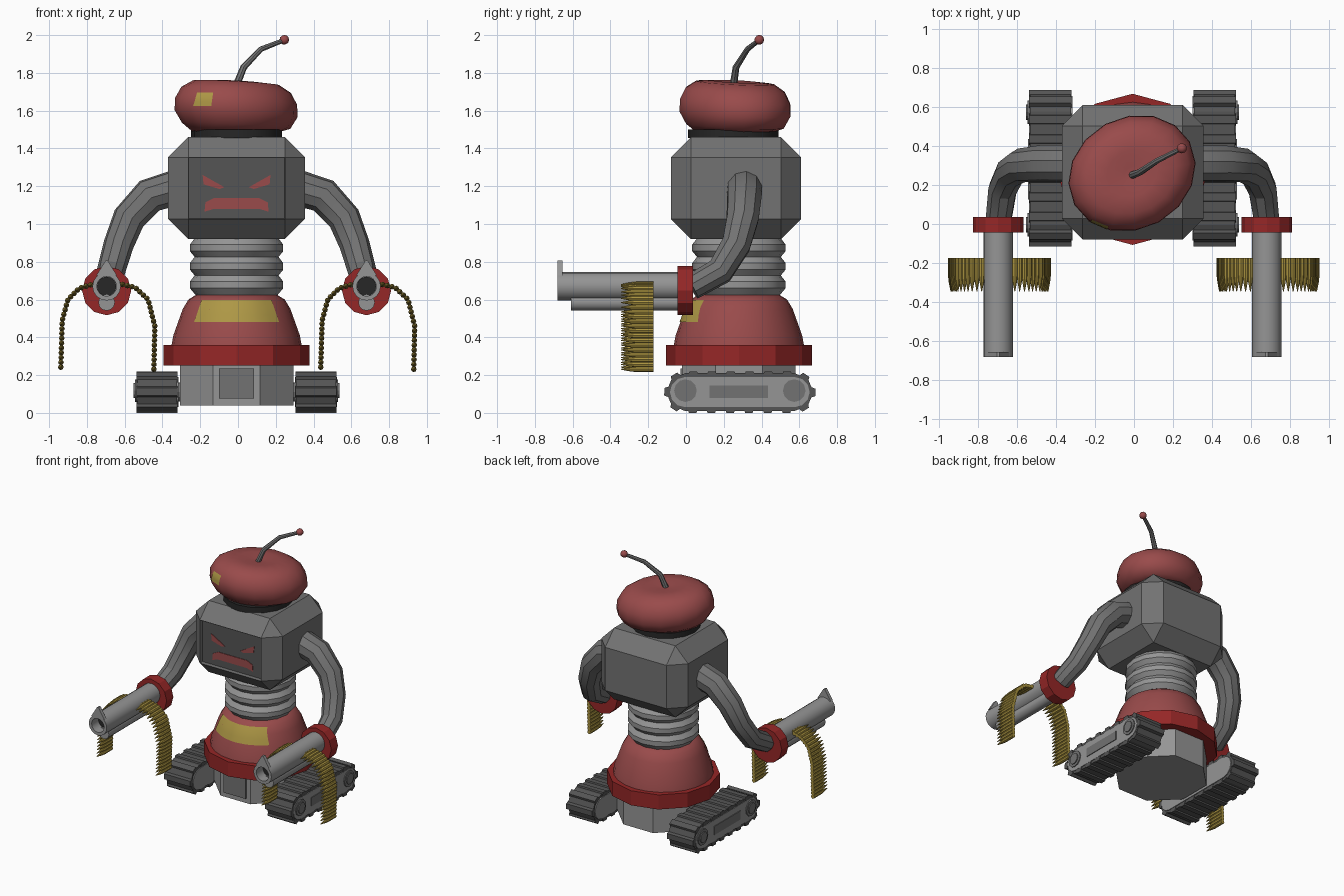
import bpy, bmesh
from math import sin, cos, pi, radians
from mathutils import Vector as V
from mathutils.bvhtree import BVHTree

if "Cube" in bpy.data.objects:
    bpy.data.objects.remove(bpy.data.objects["Cube"])

CX, CY = -0.0075, 0.28          # body axis


def material(name, *rgb):
    m = bpy.data.materials.new(name)
    m.diffuse_color = (*rgb, 1)
    m.use_nodes = True
    m.node_tree.nodes["Principled BSDF"].inputs["Base Color"].default_value = m.diffuse_color
    return m


RED = material("deep_red", 0.30, 0.02, 0.02)
ROSE = material("faded_red", 0.32, 0.07, 0.07)
GOLD = material("yellow", 0.42, 0.31, 0.06)
BRASS = material("brass", 0.40, 0.29, 0.05)
DARK = material("dark_grey", 0.09, 0.09, 0.09)
MID = material("mid_grey", 0.17, 0.17, 0.17)
LIGHT = material("light_grey", 0.30, 0.30, 0.30)
BLACK = material("black", 0.02, 0.02, 0.02)


def finish(name, bm, mat, smooth=None):
    bmesh.ops.recalc_face_normals(bm, faces=bm.faces)
    me = bpy.data.meshes.new(name)
    bm.to_mesh(me)
    bm.free()
    me.materials.append(mat)
    if smooth:
        me.shade_smooth()
        me.set_sharp_from_angle(angle=radians(smooth))
    ob = bpy.data.objects.new(name, me)
    bpy.context.collection.objects.link(ob)
    return ob


def loft(name, shells, mat, smooth=None):
    """Each shell is a list of equal rings, bridged in order and capped."""
    bm = bmesh.new()
    for rings in shells:
        vs = [[bm.verts.new(p) for p in r] for r in rings]
        n = len(vs[0])
        for a, b in zip(vs, vs[1:]):
            for i in range(n):
                bm.faces.new((a[i], a[(i + 1) % n], b[(i + 1) % n], b[i]))
        bm.faces.new(vs[0])
        bm.faces.new(vs[-1])
    return finish(name, bm, mat, smooth)


def turned(profile, n, origin, axis=(0, 0, 1), phase=0):
    """Rings of a (radius, height) profile around an axis."""
    q = V(axis).to_track_quat('Z', 'Y')
    ang = [2 * pi * i / n + phase for i in range(n)]
    return [[V(origin) + q @ V((r * cos(a), r * sin(a), t)) for a in ang] for r, t in profile]


def tube(path, radii, n):
    """Rings along a bent path, without twist."""
    p = [V(c) for c in path]
    side, rings = V((0.1, 1, 0.2)), []
    for i, r in enumerate(radii):
        t = (p[min(i + 1, len(p) - 1)] - p[max(i - 1, 0)]).normalized()
        side = (side - t * side.dot(t)).normalized()
        up = t.cross(side)
        rings.append([p[i] + r * (side * cos(2 * pi * k / n) + up * sin(2 * pi * k / n)) for k in range(n)])
    return rings


def prism_x(yz, x0, x1):
    return [[V((x, y, z)) for y, z in yz] for x in (x0, x1)]


def prism_y(xz, y0, y1):
    return [[V((x, y, z)) for x, z in xz] for y in (y0, y1)]


def stadium(half, r, y, z, n=6):
    return [(y + s * half + r * cos(a), z + r * sin(a)) for s, a0 in ((1, -pi / 2), (-1, pi / 2))
            for a in [a0 + pi * k / n for k in range(n + 1)]]


def decal(name, target, corners, mat, nu=10, nv=3):
    """Patch seen from the front, dropped onto the target surface."""
    me = target.data
    tree = BVHTree.FromPolygons([v.co for v in me.vertices], [p.vertices[:] for p in me.polygons])
    bl, br, tr, tl = [V((x, z)) for x, z in corners]
    bm = bmesh.new()
    g = []
    for j in range(nv + 1):
        for i in range(nu + 1):
            p = bl.lerp(br, i / nu).lerp(tl.lerp(tr, i / nu), j / nv)
            hit = tree.ray_cast(V((p.x, -3, p.y)), V((0, 1, 0)))
            g.append(bm.verts.new(hit[0] + hit[1] * 0.004 * (-1 if hit[1].y > 0 else 1)))
    w = nu + 1
    for j in range(nv):
        for i in range(nu):
            bm.faces.new((g[j * w + i], g[j * w + i + 1], g[(j + 1) * w + i + 1], g[(j + 1) * w + i]))
    return finish(name, bm, mat, 40)


BODY = (CX, CY, 0)

# Chassis, front hatch, skirt ring, dome, bellows waist
loft("chassis", [turned([(0.325, 0.04), (0.325, 0.26)], 8, BODY, phase=pi / 8)], LIGHT)
loft("chassis_hatch", [prism_y([(-0.1, 0.075), (0.085, 0.075), (0.085, 0.235), (-0.1, 0.235)], -0.03, 0.0)], MID)
loft("skirt_ring", [turned([(0.387, 0.25), (0.387, 0.36)], 12, BODY)], RED)
dome = loft("dome", [turned([(0.345, 0.355), (0.335, 0.41), (0.31, 0.48), (0.285, 0.55), (0.255, 0.6),
                             (0.21, 0.628)], 24, BODY)], ROSE, 40)
decal("dome_panel", dome, [(-0.23, 0.48), (0.215, 0.48), (0.175, 0.595), (-0.19, 0.595)], GOLD)
folds = [(0.205, 0.61)]
for k in range(3):
    z = 0.63 + k * 0.098
    folds += [(0.222, z), (0.247, z + 0.03), (0.247, z + 0.065), (0.222, z + 0.098)]
loft("bellows_waist", [turned(folds, 16, BODY)], LIGHT, 30)

# Head: chamfered box with a recessed screen
bm = bmesh.new()
bmesh.ops.create_cube(bm, size=1)
for v in bm.verts:
    v.co = V((CX + v.co.x * 0.725, 0.265 + v.co.y * 0.69, 1.19 + v.co.z * 0.54))
bmesh.ops.bevel(bm, geom=bm.edges[:], offset=0.107, segments=1, affect='EDGES')
bm.faces.ensure_lookup_table()
front = min(bm.faces, key=lambda f: f.calc_center_median().y)
bmesh.ops.inset_individual(bm, faces=[front], thickness=0.002, depth=-0.03)
front.material_index = 1
head = finish("head", bm, MID)
head.data.materials.append(DARK)

# Angry face on the screen
for s in (-1, 1):
    eye = [(CX + s * x, z) for x, z in ((0.18, 1.26), (0.065, 1.195), (0.09, 1.185), (0.175, 1.21))]
    loft("eye", [prism_y(eye, -0.054, -0.045)], ROSE)
mouth = [(-0.17, 1.065), (-0.12, 1.08), (0.12, 1.08), (0.17, 1.065), (0.165, 1.115), (0.12, 1.137), (-0.12, 1.137),
         (-0.165, 1.115)]
loft("mouth", [prism_y([(CX + x, z) for x, z in mouth], -0.054, -0.045)], ROSE)

# Cap: band and a lopsided soft crown
loft("cap_band", [turned([(0.24, 1.455), (0.24, 1.50)], 16, (CX, 0.25, 0))], BLACK, 40)
crown = []
for r, z in ((0.70, 1.487), (0.88, 1.52), (1.0, 1.585), (0.99, 1.65), (0.89, 1.71), (0.70, 1.748), (0.4, 1.755),
             (0.12, 1.742)):
    ring = []
    for k in range(16):
        a = 2 * pi * k / 16
        u, w = 0.337 * r * cos(a), 0.287 * r * sin(a)
        x, y = u * cos(0.5) - w * sin(0.5), u * sin(0.5) + w * cos(0.5)
        tilt = (-0.05 * x - 0.04 * y) * (z > 1.5)
        ring.append(V((x - 0.01, y + 0.26, z + tilt)))
    crown.append(ring)
crown = loft("cap_crown", [crown], ROSE, 50)
decal("cap_badge", crown, [(-0.235, 1.625), (-0.14, 1.625), (-0.13, 1.695), (-0.215, 1.695)], GOLD, 4, 3)

# Antenna
loft("antenna", [tube([(-0.01, 0.25, 1.73), (0.03, 0.265, 1.83), (0.12, 0.325, 1.925), (0.24, 0.385, 1.972)],
                      (0.02, 0.018, 0.015, 0.012), 8)], MID, 40)
bm = bmesh.new()
bmesh.ops.create_icosphere(bm, subdivisions=2, radius=0.026)
bmesh.ops.translate(bm, verts=bm.verts, vec=(0.245, 0.388, 1.975))
finish("antenna_ball", bm, ROSE, 60)

# Ammunition belts: bullets spaced along a curve hanging from each side of a gun
DROPS = [[(-0.06, 0.685), (-0.145, 0.66), (-0.205, 0.60), (-0.235, 0.49), (-0.243, 0.225)],
         [(0.06, 0.685), (0.15, 0.665), (0.22, 0.60), (0.255, 0.46), (0.25, 0.225)]]


def belt(gx, drop, step=0.0255):
    bullets, left = [], 0
    for a, b in zip(drop, drop[1:]):
        a, b = V(a), V(b)
        length = (b - a).length
        while left <= length:
            p = a.lerp(b, left / length)
            bullets.append(turned([(0.015, 0), (0.015, 0.09), (0.011, 0.125), (0.002, 0.172)], 8,
                                  (gx + p.x, -0.173, p.y), (0, -1, 0)))
            left += step
        left -= length
    return bullets


for s, tag in ((-1, "left_"), (1, "right_")):
    # Arm
    path = [(0.33, 0.31, 1.19), (0.46, 0.31, 1.15), (0.57, 0.30, 1.03), (0.625, 0.265, 0.89),
            (0.665, 0.18, 0.75), (0.685, 0.03, 0.665)]
    loft(tag + "arm", [tube([(CX + s * x, y, z) for x, y, z in path], (0.095, 0.095, 0.088, 0.08, 0.075, 0.068), 10)],
         MID, 30)

    # Gun: cuff, barrels, sight, belts
    gx = CX + s * 0.688
    loft(tag + "gun_cuff", [turned([(0.13, 0), (0.13, 0.08)], 12, (gx, 0.036, 0.647), (0, -1, 0))], RED)
    loft(tag + "gun_barrel", [turned([(0.075, 0), (0.075, 0.65), (0.052, 0.65), (0.052, 0.56)], 16,
                                     (gx, -0.03, 0.67), (0, -1, 0))], LIGHT, 40)
    loft(tag + "gun_bore", [turned([(0.051, 0), (0.051, 0.01)], 16, (gx, -0.59, 0.67), (0, -1, 0))], BLACK)
    loft(tag + "gun_lower_tube", [turned([(0.044, 0), (0.044, 0.58)], 12, (gx, -0.03, 0.585), (0, -1, 0))], LIGHT, 40)
    sight = [(gx - 0.055, 0.727), (gx + 0.055, 0.727), (gx + 0.006, 0.806), (gx - 0.006, 0.806)]
    loft(tag + "gun_sight", [prism_y(sight, -0.68, -0.655)], LIGHT)
    loft(tag + "ammo_belts", [b for d in DROPS for b in [*belt(gx, d)]], BRASS, 35)

    # Track: belt core, tread plates, side plates, wheel hubs, slot, axle
    def tx(x):
        return CX + s * x
    ty, tz = 0.285, 0.11
    shells = [prism_x(stadium(0.29, 0.1, ty, tz, 4), tx(0.315), tx(0.525))]
    for d in range(18):
        u = d * (1.16 + 0.2 * pi) / 18 + 0.04      # distance round the belt
        flip = 1
        if u > 0.58 + 0.1 * pi:
            u, flip = u - 0.58 - 0.1 * pi, -1
        if u < 0.58:
            c, a = V((u - 0.29, -0.1)), -pi / 2
        else:
            a = -pi / 2 + (u - 0.58) / 0.1
            c = V((0.29 + 0.1 * cos(a), 0.1 * sin(a)))
        nrm, tan = V((cos(a), sin(a))), V((-sin(a), cos(a)))
        quad = [c + nrm * h + tan * w for h, w in ((-0.02, -0.03), (-0.02, 0.03), (0.01, 0.02), (0.01, -0.02))]
        shells.append(prism_x([(ty + flip * q.x, tz + flip * q.y) for q in quad], tx(0.312), tx(0.53)))
    loft(tag + "track", shells, DARK)
    loft(tag + "track_side_plate", [prism_x(stadium(0.29, 0.08, ty, tz, 6), tx(0.308), tx(0.531))], LIGHT)
    loft(tag + "track_slot", [prism_x([(0.125, 0.08), (0.435, 0.08), (0.435, 0.145), (0.125, 0.145)],
                                      tx(0.5), tx(0.536))], MID)
    hubs = [turned([(r, tx(x0)), (r, tx(x1))], 12, (0, ty + e * 0.288, tz + 0.008), (1, 0, 0))
            for e in (-1, 1) for r, x0, x1 in ((0.06, 0.5, 0.538), (0.04, 0.5, 0.545))]
    loft(tag + "track_hubs", hubs, MID)
    loft(tag + "track_axle", [turned([(0.05, tx(0.25)), (0.05, tx(0.32))], 12, (0, ty, tz), (1, 0, 0))], MID)
